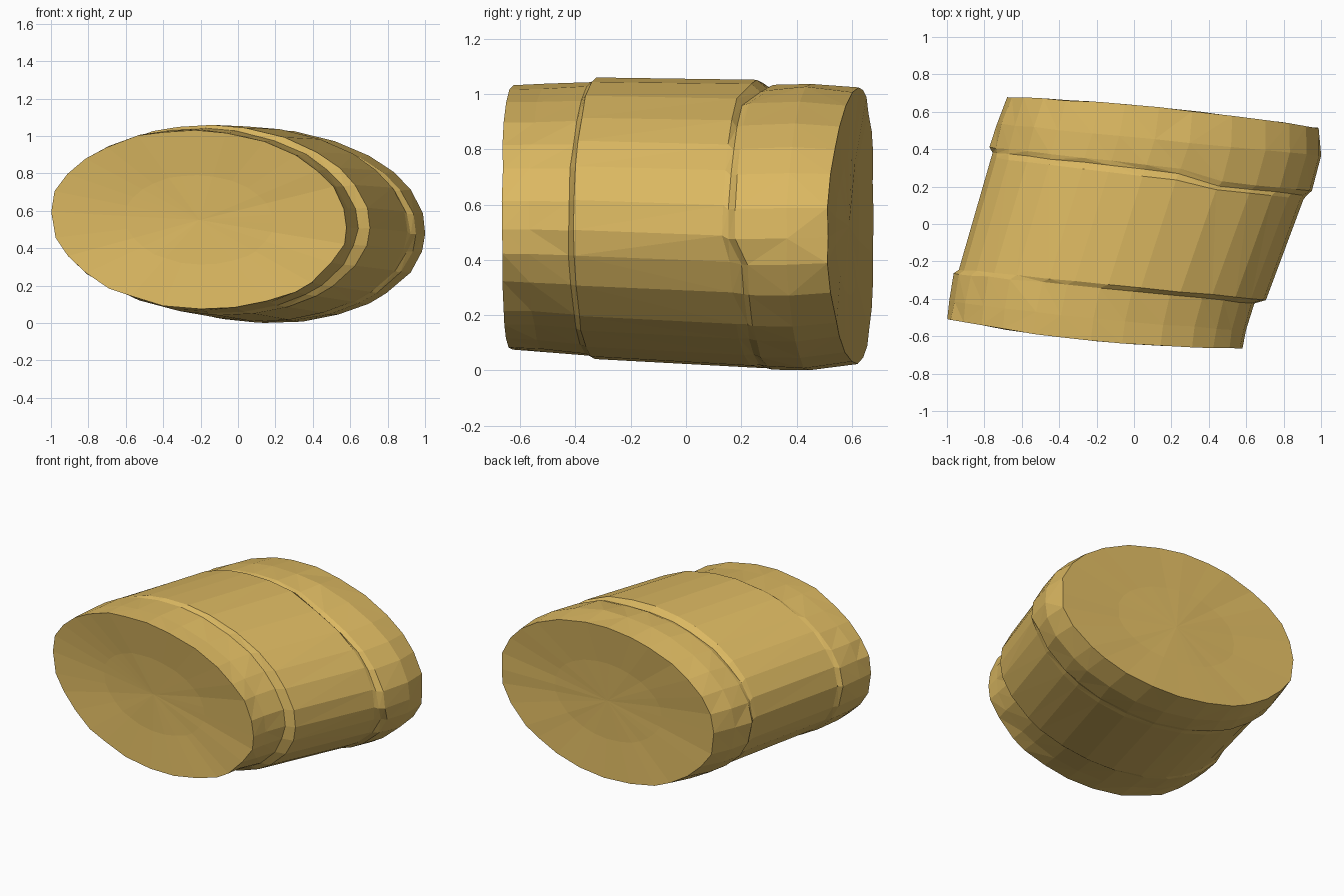
import bpy, bmesh, math, random

random.seed(4)
SIDES = 28

cube = bpy.data.objects.get("Cube")
if cube:
    bpy.data.objects.remove(cube, do_unlink=True)

mat = bpy.data.materials.new("dull_gold")
mat.use_nodes = True
GOLD = (0.71, 0.48, 0.12, 1)
mat.diffuse_color = GOLD
mat.node_tree.nodes["Principled BSDF"].inputs["Base Color"].default_value = GOLD

# Uneven column angles shared by all parts, so the facets run through
ANGLES = [(i + random.uniform(-0.2, 0.2)) * math.tau / SIDES for i in range(SIDES)]


def ring(cx, cy, half_w, z_low, z_high, slope=-0.10, rough=0.006, bow=0.0, lip=0.0):
    """Slanted oval section; bow bends top and bottom along y, lip pulls the +x side."""
    pts = []
    zc, half_h = (z_low + z_high) / 2, (z_high - z_low) / 2
    for a in ANGLES:
        k = 1 + random.uniform(-rough, rough)
        x = half_w * k * math.cos(a)
        z = half_h * k * math.sin(a) - 0.03 * math.cos(a)
        y = cy + slope * x + bow * math.sin(a) ** 2 + random.uniform(-0.003, 0.003)
        if math.cos(a) > 0.3 and math.sin(a) > -0.2:
            y += lip
        pts.append((cx + x, y, max(zc + z, 0)))
    return pts


def shrink(pts, k, dy):
    """Copy a ring scaled toward its centre, pushed along y."""
    c = [sum(p[i] for p in pts) / SIDES for i in range(3)]
    return [tuple(c[i] + (p[i] - c[i]) * k + (dy if i == 1 else 0)
                  for i in range(3)) for p in pts]


def loft(name, rings, cap=None):
    """Skin rings from front to back; cap closes the first or last one."""
    bm = bmesh.new()
    rows = [[bm.verts.new(p) for p in r] for r in rings]
    for a, b in zip(rows, rows[1:]):
        for i in range(SIDES):
            j = (i + 1) % SIDES
            bm.faces.new((a[i], a[j], b[j], b[i]))
    if cap:
        row = rows[0] if cap == "first" else rows[-1]
        centre = bm.verts.new([sum(v.co[k] for v in row) / SIDES for k in range(3)])
        for i in range(SIDES):
            j = (i + 1) % SIDES
            tri = (row[j], row[i], centre) if cap == "first" else (row[i], row[j], centre)
            bm.faces.new(tri)
    bmesh.ops.triangulate(bm, faces=bm.faces[:], quad_method="SHORT_EDGE")
    bmesh.ops.recalc_face_normals(bm, faces=bm.faces[:])
    mesh = bpy.data.meshes.new(name)
    bm.to_mesh(mesh)
    bm.free()
    mesh.materials.append(mat)
    obj = bpy.data.objects.new(name, mesh)
    bpy.context.collection.objects.link(obj)


# Sections from front to back
front_rim = ring(-0.21, -0.585, 0.79, 0.073, 1.03, rough=0.01, bow=-0.04)
front_mid = ring(-0.195, -0.49, 0.795, 0.068, 1.035, bow=-0.015)
front_end = ring(-0.16, -0.345, 0.80, 0.055, 1.04)
barrel_start = ring(-0.115, -0.325, 0.82, 0.042, 1.058, rough=0.003)
barrel_end = ring(0.07, 0.255, 0.835, 0.01, 1.05, slope=-0.12, rough=0.003, lip=-0.025)
back_groove = ring(0.08, 0.29, 0.84, 0.012, 1.022, slope=-0.11, lip=-0.045)
back_start = ring(0.09, 0.315, 0.86, 0.005, 1.03, slope=-0.11, lip=-0.045)
back_mid = ring(0.135, 0.45, 0.868, 0.0, 1.038)
back_rim = ring(0.157, 0.595, 0.838, 0.02, 1.025, rough=0.01, bow=0.025)

# Front band with a shallow dished end
loft("front_band", [
    shrink(front_rim, 0.5, 0.018), front_rim, front_mid, front_end], "first")

# Main barrel with the step up from the front band and the groove at the back
loft("barrel", [front_end, barrel_start, barrel_end, back_groove])

# Back band with a shallow dished end
loft("back_band", [
    back_groove, back_start, back_mid, back_rim,
    shrink(back_rim, 0.5, -0.018)], "last")
